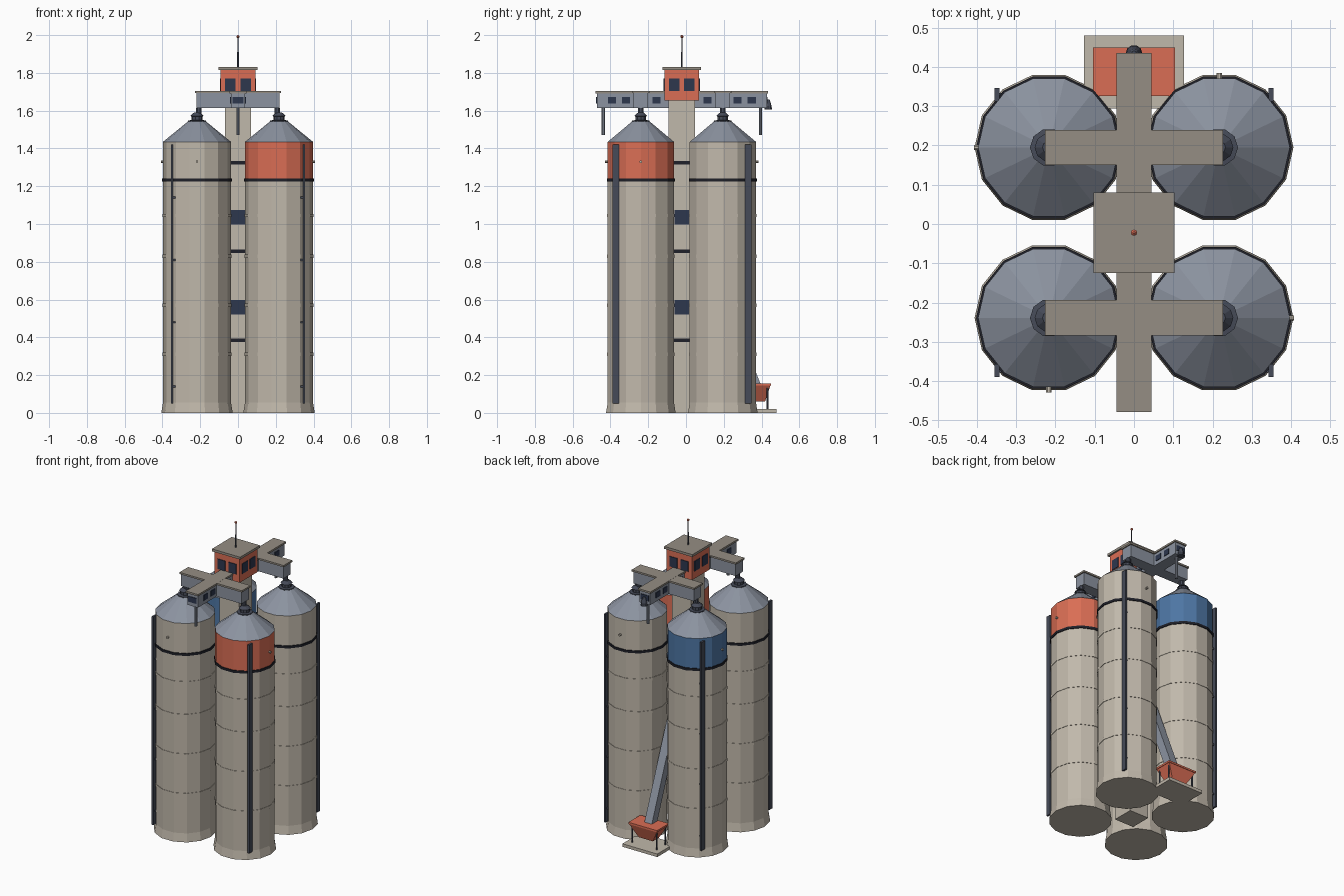
import bpy, bmesh, math
from mathutils import Vector, Matrix

cube = bpy.data.objects.get("Cube")
if cube:
    bpy.data.objects.remove(cube)


def material(name, r, g, b):
    m = bpy.data.materials.new(name)
    m.use_nodes = True
    m.diffuse_color = (r, g, b, 1)
    bsdf = next(n for n in m.node_tree.nodes if n.type == 'BSDF_PRINCIPLED')
    bsdf.inputs["Base Color"].default_value = (r, g, b, 1)
    bsdf.inputs["Roughness"].default_value = 0.8
    return m


CONCRETE = material("concrete", 0.53, 0.48, 0.405)
ROOF = material("roof_taupe", 0.30, 0.27, 0.23)
METAL = material("grey_metal", 0.26, 0.29, 0.35)
ORANGE = material("orange_paint", 0.70, 0.155, 0.09)
BLUE = material("blue_paint", 0.075, 0.18, 0.37)
GLASS = material("navy_glass", 0.026, 0.038, 0.076)
DARK = material("black_band", 0.013, 0.014, 0.021)
SLATE = material("slate_steel", 0.061, 0.07, 0.098)

CY = -0.022          # centre line of the plant in depth
SX, SY = 0.217, 0.217  # silo offsets from the tower
SIDES = 14


def finish(name, bm, *mats):
    bmesh.ops.recalc_face_normals(bm, faces=bm.faces)
    me = bpy.data.meshes.new(name)
    bm.to_mesh(me)
    bm.free()
    for m in mats:
        me.materials.append(m)
    ob = bpy.data.objects.new(name, me)
    bpy.context.collection.objects.link(ob)
    return ob


def box(name, centre, size, mat):
    bm = bmesh.new()
    bmesh.ops.create_cube(bm, size=1)
    bmesh.ops.scale(bm, vec=size, verts=bm.verts)
    bmesh.ops.translate(bm, vec=centre, verts=bm.verts)
    return finish(name, bm, mat)


def lathe(name, x, y, profile, mats, sides=SIDES, rule=None):
    """Closed turned shape from (radius, z) pairs; rule picks a material by height."""
    bm = bmesh.new()
    rings = []
    for r, z in profile:
        rings.append([bm.verts.new((x + r * math.cos(math.tau * i / sides),
                                    y + r * math.sin(math.tau * i / sides), z))
                      for i in range(sides)])
    for a, b in zip(rings, rings[1:]):
        for i in range(sides):
            j = (i + 1) % sides
            bm.faces.new((a[i], a[j], b[j], b[i]))
    bm.faces.new(rings[0])
    bm.faces.new(rings[-1])
    if rule:
        for f in bm.faces:
            f.material_index = rule(f.calc_center_median().z)
    return finish(name, bm, *mats)


def rod(name, start, end, width, mat, sides=8):
    """Straight bar between two points."""
    a, b = Vector(start), Vector(end)
    bm = bmesh.new()
    bmesh.ops.create_cone(bm, cap_ends=True, segments=sides, radius1=width,
                          radius2=width, depth=(b - a).length)
    turn = (b - a).to_track_quat('Z', 'Y').to_matrix().to_4x4()
    spin = Matrix.Rotation(math.pi / sides, 4, 'Z')
    bmesh.ops.transform(bm, matrix=Matrix.Translation((a + b) / 2) @ turn @ spin, verts=bm.verts)
    return finish(name, bm, mat)


# Four silos with conical roofs, vents, hoops and ladders
def silo(label, sx, sy, paint, knob):
    x, y = sx * SX, CY + sy * SY
    lathe(label + "_silo", x, y,
          [(0.189, 0), (0.18, 0.055), (0.18, 1.235), (0.18, 1.435), (0.045, 1.545)],
          (CONCRETE, paint, METAL), rule=lambda z: 2 if z > 1.45 else int(z > 1.3))
    lathe(label + "_band", x, y, [(0.185, 1.224), (0.185, 1.24)], (DARK,))
    for z in (0.31, 0.57, 0.83, 1.045):
        lathe(label + "_hoop", x, y, [(0.1825, z - 0.009), (0.1825, z + 0.009)], (CONCRETE,))
    lathe(label + "_vent", x, y,
          [(0.048, 1.533), (0.048, 1.548), (0.03, 1.55), (0.03, 1.57), (0.036, 1.572), (0.016, 1.59)],
          (SLATE,), sides=10)
    lx, ly = x + sx * 0.132, y + sy * 0.134
    box(label + "_ladder", (lx, ly, 0.735), (0.012, 0.034, 1.37), SLATE)
    for z in (0.14, 0.48, 0.81, 1.14):
        box(label + "_ladder_bracket", (lx - sx * 0.006, ly, z), (0.022, 0.01, 0.01), SLATE)
    kx, ky = knob
    rod(label + "_sensor", (x + kx * 0.165, y + ky * 0.165, 1.33),
        (x + kx * 0.19, y + ky * 0.19, 1.33), 0.007, CONCRETE)


silo("front_left", 1, -1, ORANGE, (1, 0))
silo("front_right", -1, -1, CONCRETE, (0, -1))
silo("back_left", 1, 1, CONCRETE, (0, 1))
silo("back_right", -1, 1, BLUE, (-1, 0))


# Plate windows on the four sides of a square block
def four_windows(name, half, z, offsets, w, h):
    for o in offsets:
        for s in (-1, 1):
            box(name, (o, CY + s * half, z), (w, 0.006, h), GLASS)
            box(name, (s * half, CY + o, z), (0.006, w, h), GLASS)


# Central lift tower
box("lift_tower", (0, CY, 0.83), (0.14, 0.14, 1.66), CONCRETE)
for z in (0.385, 0.855, 1.325):
    box("tower_band", (0, CY, z), (0.15, 0.15, 0.018), DARK)
for z in (0.56, 1.035):
    four_windows("tower_window", 0.071, z, (0,), 0.078, 0.076)

# Head house with antenna
box("head_house", (0, CY, 1.735), (0.184, 0.184, 0.16), ORANGE)
box("head_house_roof", (0, CY, 1.822), (0.205, 0.205, 0.016), ROOF)
four_windows("head_house_window", 0.093, 1.738, (-0.04, 0.04), 0.056, 0.066)
rod("antenna_base", (0, CY, 1.82), (0, CY, 1.91), 0.005, SLATE)
rod("antenna", (0, CY, 1.9), (0, CY, 1.99), 0.003, SLATE)
lathe("antenna_light", 0, CY, [(0.003, 1.984), (0.008, 1.989), (0.008, 1.995), (0.003, 2.0)],
      (ORANGE,), sides=8)

# Conveyor galleries: one long run and two cross arms
box("long_gallery", (0, CY, 1.653), (0.076, 0.9, 0.08), METAL)
box("long_gallery_roof", (0, CY, 1.698), (0.09, 0.914, 0.012), ROOF)
for s in (-1, 1):
    y = CY + s * SY
    box("cross_gallery", (0, y, 1.653), (0.44, 0.076, 0.08), METAL)
    box("cross_gallery_roof", (0, y, 1.698), (0.454, 0.09, 0.0115), ROOF)
    box("gallery_end_window", (0, CY + s * 0.451, 1.655), (0.06, 0.006, 0.036), GLASS)
    for side in (-1, 1):
        for d in (0.135, 0.295, 0.37):
            box("gallery_window", (side * 0.039, CY + s * d, 1.655), (0.006, 0.043, 0.036), GLASS)
        rod("silo_spout", (side * SX * 0.96, y, 1.575), (side * SX * 0.96, y, 1.615), 0.016, SLATE)
    rod("drop_pipe", (0, CY + s * 0.416, 1.47), (0, CY + s * 0.416, 1.615), 0.009, METAL)

# Lamp at the rear end of the gallery
lathe("rear_lamp", 0, 0.435, [(0.021, 1.605), (0.019, 1.625), (0.01, 1.655), (0.006, 1.66)],
      (SLATE,), sides=10)

# Intake: slab, legged hopper and inclined chute
box("intake_slab", (0, 0.387, 0.01), (0.254, 0.186, 0.02), CONCRETE)
bm = bmesh.new()
bmesh.ops.create_cube(bm, size=1)
for v in bm.verts:
    k = 1 if v.co.z > 0 else 0.5
    v.co = (v.co.x * 0.208 * k, 0.388 + v.co.y * 0.122 * k, 0.105 + v.co.z * 0.09)
finish("intake_hopper", bm, ORANGE)
box("hopper_rim", (0, 0.388, 0.15), (0.208, 0.124, 0.012), ORANGE)
for sx in (-1, 1):
    for y in (0.345, 0.431):
        rod("hopper_leg", (sx * 0.09, y, 0.015), (sx * 0.09, y, 0.15), 0.005, SLATE)
rod("intake_chute", (0, 0.375, 0.13), (0, 0.03, 1.0), 0.038, METAL, sides=4)
